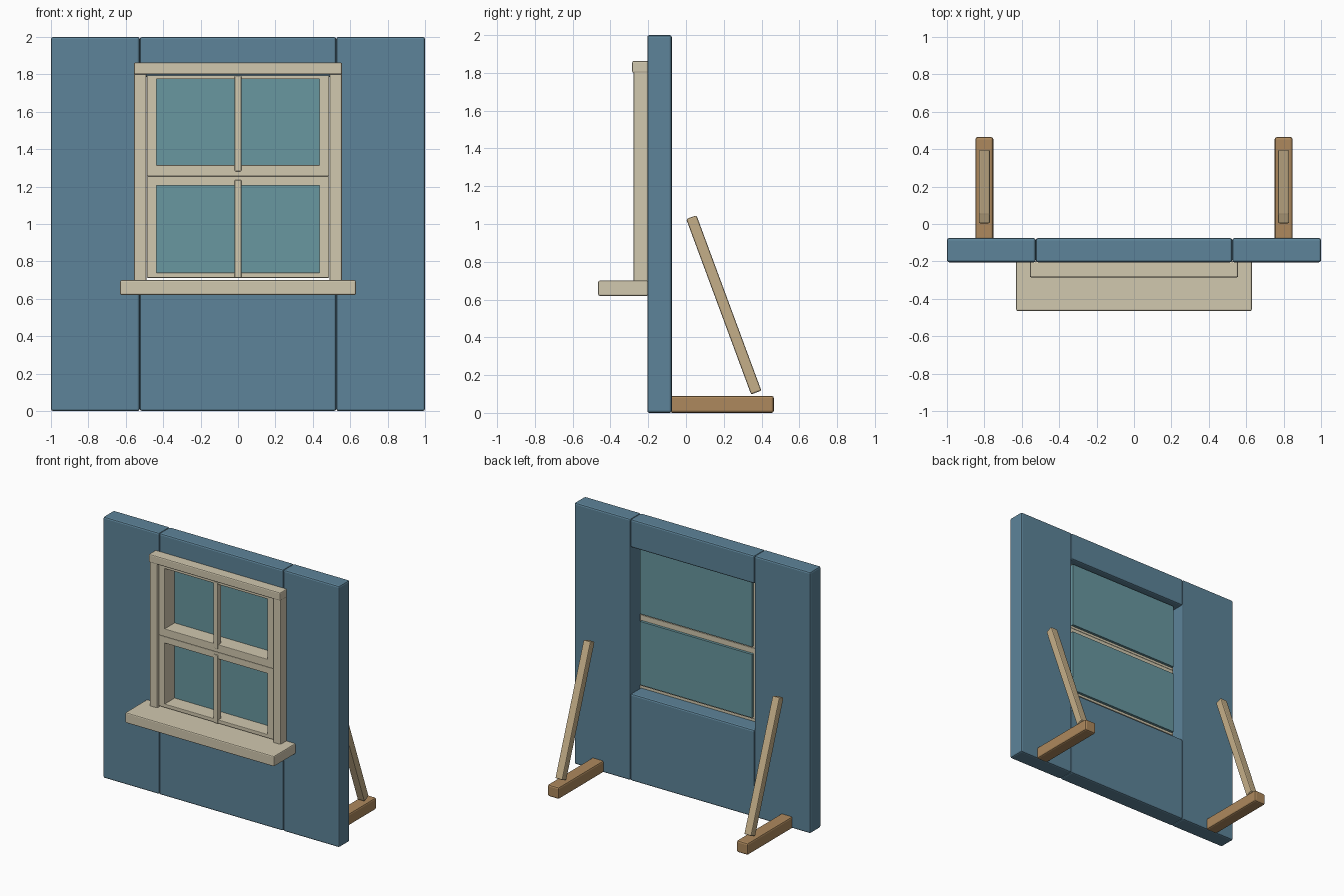
import bpy
from math import radians

if "Cube" in bpy.data.objects:
    bpy.data.objects.remove(bpy.data.objects["Cube"])


def material(name, rgb):
    m = bpy.data.materials.new(name)
    m.diffuse_color = (*rgb, 1)
    m.use_nodes = True
    m.node_tree.nodes["Principled BSDF"].inputs["Base Color"].default_value = m.diffuse_color
    return m


BLUE = material("wall_paint", (0.11, 0.23, 0.32))
CREAM = material("cream_trim", (0.64, 0.58, 0.43))
GLASS = material("glass", (0.14, 0.31, 0.35))
OAK = material("foot_wood", (0.42, 0.25, 0.11))
PINE = material("brace_wood", (0.56, 0.43, 0.25))


def box(name, x, y, z, mat, bevel=0.008, tilt=0):
    """Bevelled box from (min, max) ranges, optionally tilted about x."""
    bpy.ops.mesh.primitive_cube_add(size=1, location=[sum(r) / 2 for r in (x, y, z)])
    o = bpy.context.object
    o.name = name
    o.scale = [r[1] - r[0] for r in (x, y, z)]
    bpy.ops.object.transform_apply(location=False, rotation=False, scale=True)
    o.rotation_euler.x = tilt
    o.data.materials.append(mat)
    if bevel:
        b = o.modifiers.new("bevel", 'BEVEL')
        b.width = bevel
        b.segments = 2
    return o


def pair(name, x, *args, **kw):
    """The same box on both sides of x = 0."""
    box(name + "_right", x, *args, **kw)
    box(name + "_left", (-x[1], -x[0]), *args, **kw)


# Wall panels around the window opening
WALL = (-0.205, -0.075)
pair("wall_side", (0.525, 1), WALL, (0, 2), BLUE, bevel=0.012)
box("wall_below_window", (-0.525, 0.525), WALL, (0, 0.665), BLUE, bevel=0.012)
box("wall_above_window", (-0.525, 0.525), WALL, (1.785, 2), BLUE, bevel=0.012)

# Casing and sill
pair("casing_jamb", (0.49, 0.555), (-0.278, -0.2), (0.69, 1.81), CREAM)
box("casing_head", (-0.557, 0.557), (-0.285, -0.2), (1.80, 1.863), CREAM)
box("window_sill", (-0.63, 0.63), (-0.465, -0.2), (0.62, 0.70), CREAM)

# Two sashes: stiles, rails, glazing bar and pane
SASH = (-0.265, -0.14)
for label, low, high, rail_low, rail_high, bar in (
        ("lower", 0.712, 1.255, 0.028, 0.05, (0.712, 1.235)),
        ("upper", 1.255, 1.795, 0.06, 0.02, (1.282, 1.793))):
    pair(label + "_sash_stile", (0.435, 0.487), SASH, (low, high), CREAM, bevel=0.004)
    box(label + "_sash_bottom_rail", (-0.485, 0.485), SASH, (low, low + rail_low), CREAM, bevel=0.004)
    box(label + "_sash_top_rail", (-0.485, 0.485), SASH, (high - rail_high, high), CREAM, bevel=0.004)
    box(label + "_glazing_bar", (-0.018, 0.018), (-0.272, -0.225), bar, CREAM, bevel=0.005)
    box(label + "_pane", (-0.475, 0.475), (-0.145, -0.12), (low + 0.018, high - 0.018 if label == "upper" else high - 0.04), GLASS, bevel=0)

# Stand: feet and leaning braces behind the wall
pair("stand_foot", (0.752, 0.848), (-0.085, 0.465), (0, 0.09), OAK, bevel=0.012)
pair("stand_brace", (0.77, 0.83), (0.171, 0.229), (0.077, 1.067), PINE, tilt=radians(20.3))
